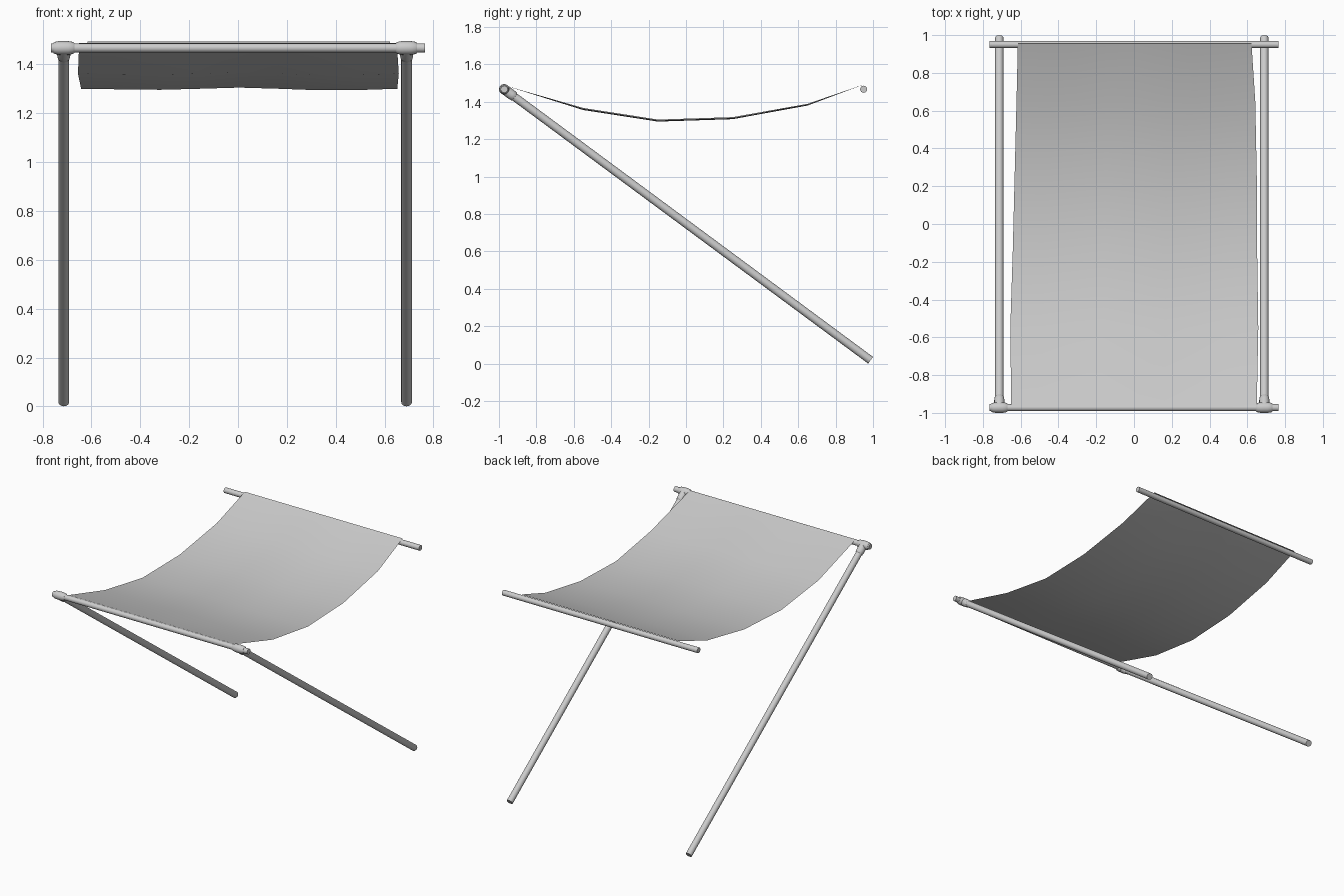
import bpy
import math
from mathutils import Vector

cube = bpy.data.objects.get("Cube")
if cube:
    bpy.data.objects.remove(cube, do_unlink=True)

grey = bpy.data.materials.new("light_grey")
grey.use_nodes = True
grey.diffuse_color = (0.6, 0.6, 0.6, 1)
grey.node_tree.nodes["Principled BSDF"].inputs["Base Color"].default_value = (0.6, 0.6, 0.6, 1)


def add_mesh(name, verts, faces, angle):
    mesh = bpy.data.meshes.new(name)
    mesh.from_pydata(verts, [], faces)
    mesh.materials.append(grey)
    obj = bpy.data.objects.new(name, mesh)
    bpy.context.collection.objects.link(obj)
    bpy.ops.object.select_all(action='DESELECT')
    obj.select_set(True)
    bpy.context.view_layer.objects.active = obj
    bpy.ops.object.shade_smooth_by_angle(angle=math.radians(angle))
    return obj


def lathe(name, start, direction, profile, sides=16):
    """Closed round part: profile is (distance, radius) along direction."""
    turn = Vector(direction).to_track_quat('Z', 'Y')
    verts = []
    for dist, radius in profile:
        for i in range(sides):
            a = math.tau * i / sides
            local = Vector((radius * math.cos(a), radius * math.sin(a), dist))
            verts.append(Vector(start) + turn @ local)
    faces = [tuple(reversed(range(sides)))]
    for r in range(len(profile) - 1):
        for i in range(sides):
            j = (i + 1) % sides
            faces.append((r * sides + i, r * sides + j,
                          (r + 1) * sides + j, (r + 1) * sides + i))
    faces.append(tuple(range(len(verts) - sides, len(verts))))
    return add_mesh(name, verts, faces, 40)


# Horizontal poles
for name, y in (("front_pole", -0.972), ("back_pole", 0.95)):
    lathe(name, (-0.765, y, 1.467), (1, 0, 0), [(0, 0.019), (1.53, 0.019)])

# Sloping legs with a tee fitting at the top of each
foot_y, foot_z = 0.987, 0.018
for side, x in (("right", -0.713), ("left", 0.69)):
    top = Vector((x, -0.972, 1.467))
    slope = Vector((x, foot_y, foot_z)) - top
    lathe(side + "_leg", top, slope, [(0, 0.022), (slope.length, 0.022)])
    lathe(side + "_tee_sleeve", top - Vector((0.043, 0, 0)), (1, 0, 0),
          [(0, 0.021), (0.007, 0.025), (0.025, 0.028),
           (0.061, 0.028), (0.079, 0.025), (0.086, 0.021)])
    lathe(side + "_tee_socket", top, slope,
          [(0, 0.027), (0.05, 0.027), (0.066, 0.025), (0.07, 0.022)])

# Sagging cloth: rows of (y, z, right edge, left edge, ripple)
rows = [(-0.968, 1.487, -0.65, 0.65, 0),
        (-0.55, 1.362, -0.655, 0.658, 0.006),
        (-0.15, 1.30, -0.642, 0.652, 0.006),
        (0.25, 1.313, -0.632, 0.65, 0.006),
        (0.65, 1.385, -0.622, 0.642, 0.005),
        (0.955, 1.494, -0.615, 0.622, 0)]
ripples = [0, -0.4, -0.7, 0, 0.8, 0, -1, -0.9, 0]
cols = len(ripples)
verts = [(a + (b - a) * c / (cols - 1), y, z + amp * ripples[c])
         for y, z, a, b, amp in rows for c in range(cols)]
faces = [(r * cols + c, r * cols + c + 1, (r + 1) * cols + c + 1, (r + 1) * cols + c)
         for r in range(len(rows) - 1) for c in range(cols - 1)]
add_mesh("cloth_canopy", verts, faces, 60)
